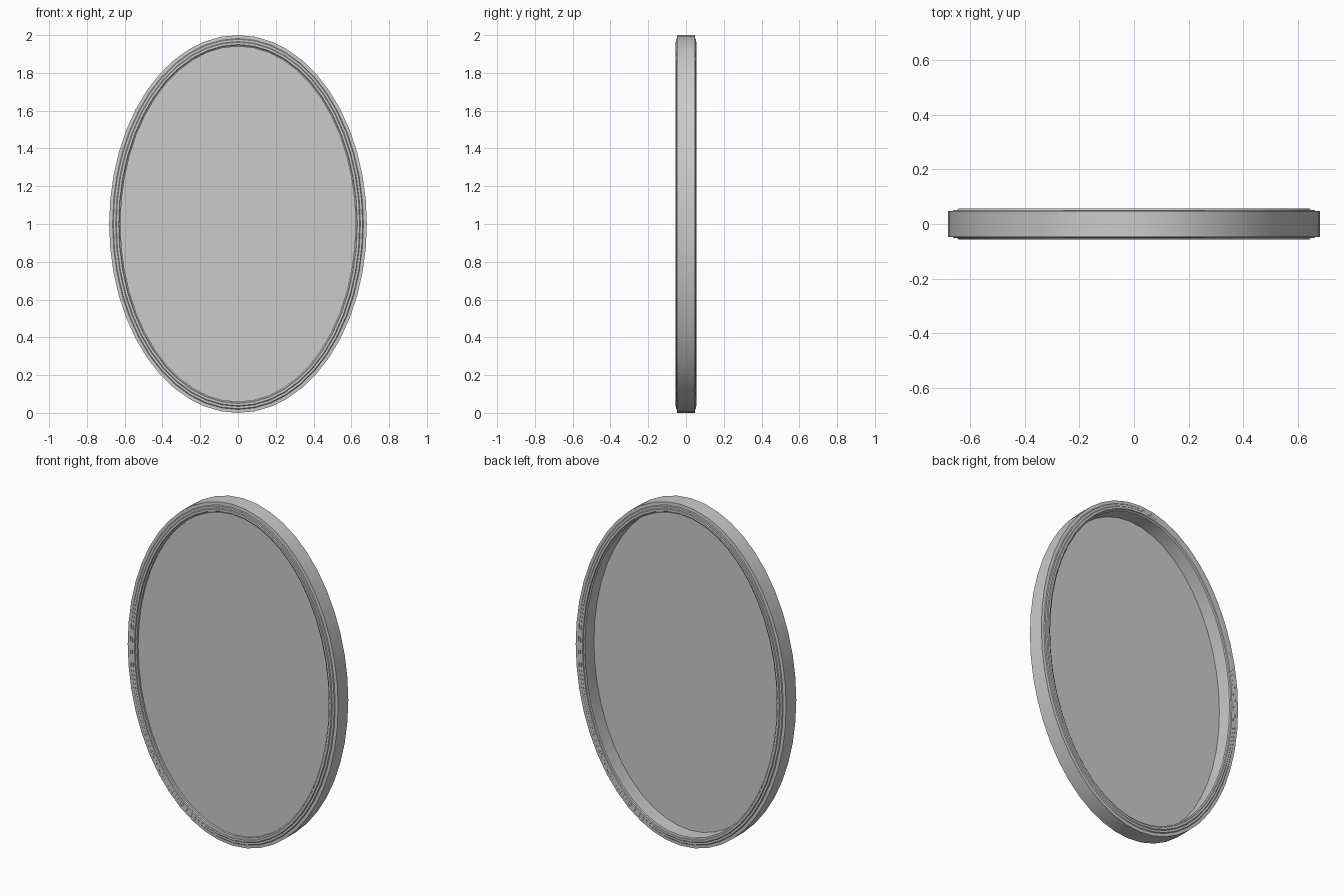
import bpy, bmesh, math

if "Cube" in bpy.data.objects:
    bpy.data.objects.remove(bpy.data.objects["Cube"])

SEG = 48
RX, RZ = 0.682, 1.0


def ring(bm, inset, y):
    """Oval loop of vertices, inset from the outer edge."""
    return [bm.verts.new(((RX - inset) * math.sin(2 * math.pi * i / SEG), y,
                          1.0 + (RZ - inset) * math.cos(2 * math.pi * i / SEG)))
            for i in range(SEG)]


def finish(bm, name):
    bmesh.ops.recalc_face_normals(bm, faces=bm.faces)
    mesh = bpy.data.meshes.new(name)
    bm.to_mesh(mesh)
    bm.free()
    ob = bpy.data.objects.new(name, mesh)
    bpy.context.collection.objects.link(ob)
    return ob


# Moulded oval frame: stepped half profile (inset, depth), mirrored front to back
half = [(0, 0.047), (0.018, 0.048), (0.022, 0.052), (0.034, 0.052),
        (0.038, 0.056), (0.050, 0.056), (0.053, 0.051), (0.060, 0.048)]
profile = [(d, -y) for d, y in half] + [(d, y) for d, y in reversed(half)]
bm = bmesh.new()
loops = [ring(bm, d, y) for d, y in profile]
for k, a in enumerate(loops):
    b = loops[(k + 1) % len(loops)]
    for i in range(SEG):
        j = (i + 1) % SEG
        bm.faces.new((a[i], a[j], b[j], b[i]))
frame = finish(bm, "oval_frame")

# Flat mirror glass set just behind the front lip
bm = bmesh.new()
bm.faces.new(ring(bm, 0.058, -0.036))
glass = finish(bm, "mirror_glass")

# Smooth rounded surfaces, keeping the moulding edges sharp
bpy.ops.object.select_all(action='DESELECT')
frame.select_set(True)
bpy.context.view_layer.objects.active = frame
bpy.ops.object.shade_smooth_by_angle(angle=math.radians(30))
